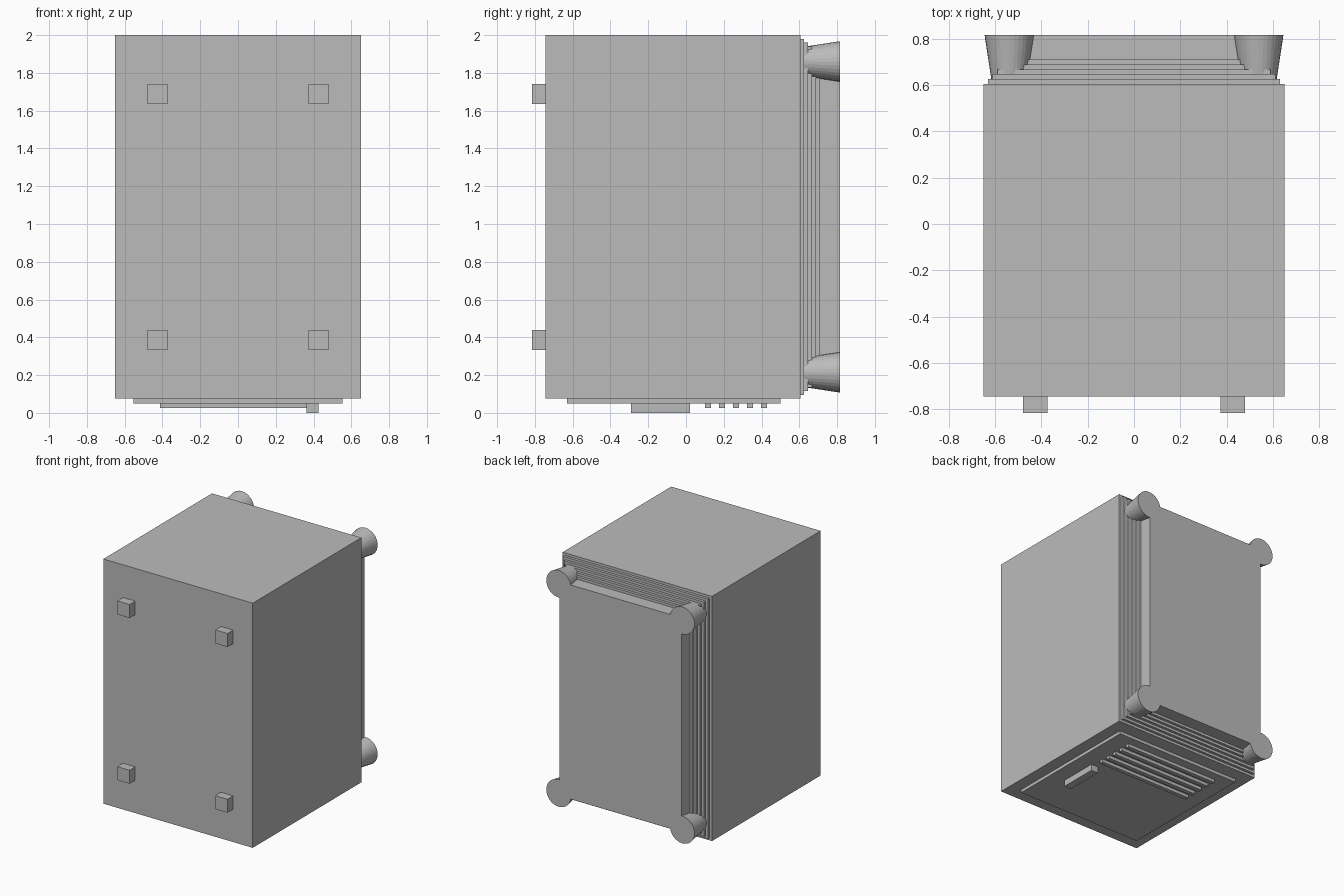
import bpy
import math

if "Cube" in bpy.data.objects:
    bpy.data.objects.remove(bpy.data.objects["Cube"], do_unlink=True)

# One plain grey for the whole model
grey = bpy.data.materials.new("plain grey")
grey.use_nodes = True
grey.diffuse_color = (0.5, 0.5, 0.5, 1)
grey.node_tree.nodes["Principled BSDF"].inputs["Base Color"].default_value = (0.5, 0.5, 0.5, 1)


def box(name, x, y, z):
    """Box spanning the given (low, high) ranges."""
    spans = (x, y, z)
    bpy.ops.mesh.primitive_cube_add(size=1, location=[(a + b) / 2 for a, b in spans])
    ob = bpy.context.object
    ob.name = name
    ob.scale = [b - a for a, b in spans]
    bpy.ops.object.transform_apply(location=False, rotation=False, scale=True)
    ob.data.materials.append(grey)
    return ob


HALF_X, BOTTOM, TOP = 0.65, 0.075, 2.0
BACK, END = 0.605, 0.815
STEP, INSET = 0.021, 0.02
MID_Z = (BOTTOM + TOP) / 2

# Main cabinet
box("cabinet", (-HALF_X, HALF_X), (-0.745, BACK), (BOTTOM, TOP))

# Stepped plates shrinking towards the back, then the raised back panel
for i in range(6):
    inset = INSET * (i + 1)
    y0 = BACK + STEP * i
    y1 = END if i == 5 else y0 + STEP
    name = "back_panel" if i == 5 else f"back_step_{i + 1}"
    box(name, (-HALF_X + inset, HALF_X - inset), (y0, y1),
        (BOTTOM + inset, TOP - inset))

# Flared round legs on the back, and small square feet on the front
for side, sx in (("right", -1), ("left", 1)):
    for level, sz in (("lower", -1), ("upper", 1)):
        bpy.ops.mesh.primitive_cone_add(
            vertices=32, radius1=0.107, radius2=0.075, depth=END - BACK,
            location=(sx * 0.538, (BACK + END) / 2, MID_Z + sz * 0.823),
            rotation=(math.pi / 2, 0, 0))
        leg = bpy.context.object
        leg.name = f"{level}_{side}_leg"
        leg.data.materials.append(grey)

        cx, cz = sx * 0.426, MID_Z + sz * 0.652
        box(f"{level}_{side}_foot", (cx - 0.053, cx + 0.053),
            (-END, -0.745), (cz - 0.053, cz + 0.053))

# Underside door with its grip and vent bars
box("door", (-0.553, 0.553), (-0.63, 0.5), (0.05, BOTTOM))
box("door_grip", (0.363, 0.425), (-0.29, 0.02), (0, 0.05))
for i in range(5):
    y = 0.117 + 0.074 * i
    box(f"vent_bar_{i + 1}", (-0.412, 0.412), (y - 0.016, y + 0.016), (0.025, 0.05))
